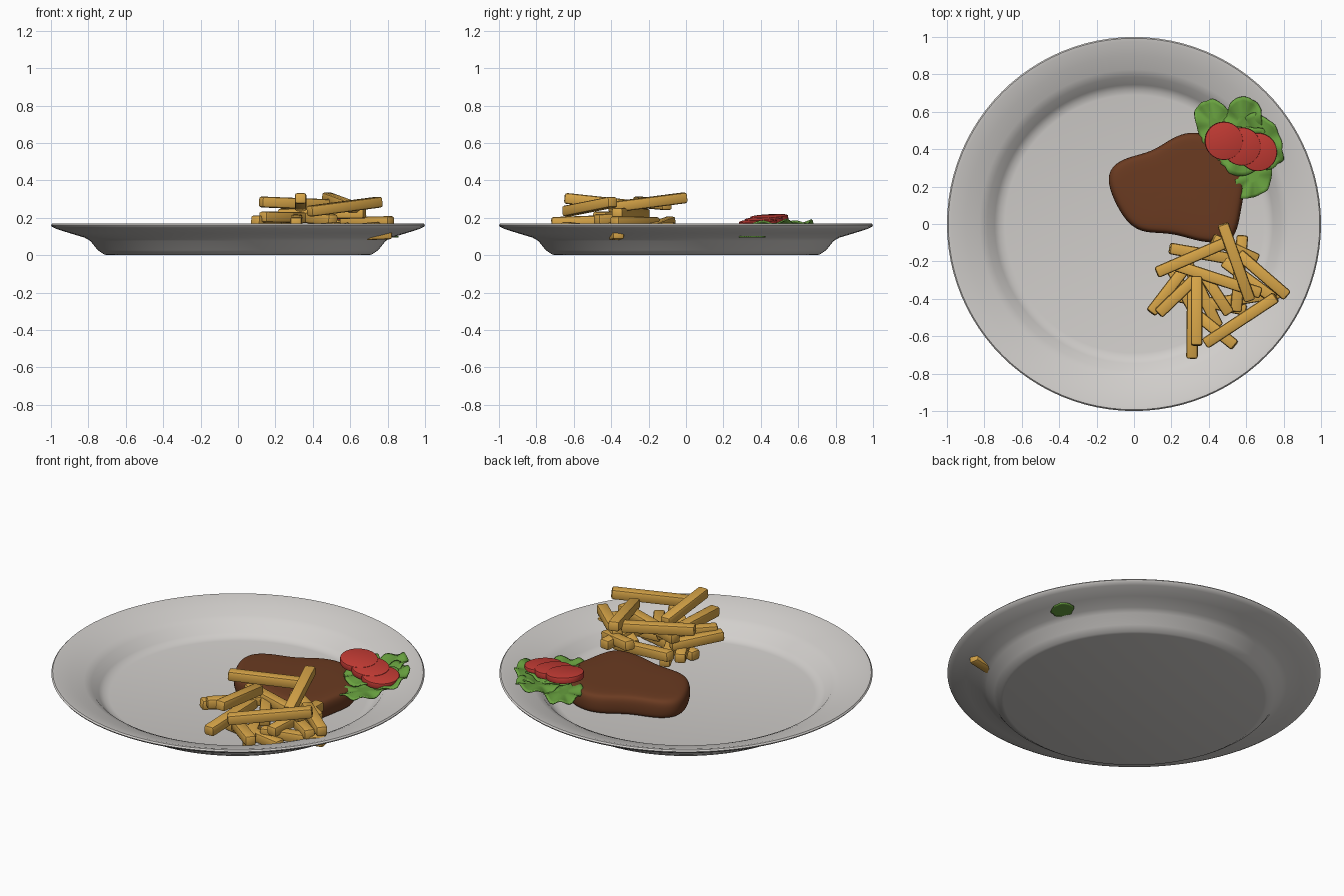
import bpy, bmesh, math, random
from mathutils import Vector, Matrix

if "Cube" in bpy.data.objects:
    bpy.data.objects.remove(bpy.data.objects["Cube"])

random.seed(4)


def material(name, rgb):
    m = bpy.data.materials.new(name)
    m.diffuse_color = (*rgb, 1)
    m.use_nodes = True
    m.node_tree.nodes["Principled BSDF"].inputs["Base Color"].default_value = m.diffuse_color
    return m


WHITE = material("plate_white", (0.64, 0.62, 0.60))
BROWN = material("steak_brown", (0.145, 0.043, 0.015))
GOLD = material("fry_gold", (0.69, 0.38, 0.065))
GREEN = material("lettuce_green", (0.14, 0.36, 0.05))
RED = material("tomato_red", (0.56, 0.045, 0.035))


def finish(bm, name, mat, angle=40):
    bmesh.ops.recalc_face_normals(bm, faces=bm.faces)
    me = bpy.data.meshes.new(name)
    bm.to_mesh(me)
    bm.free()
    ob = bpy.data.objects.new(name, me)
    bpy.context.collection.objects.link(ob)
    me.materials.append(mat)
    bpy.ops.object.select_all(action='DESELECT')
    ob.select_set(True)
    bpy.context.view_layer.objects.active = ob
    bpy.ops.object.shade_smooth_by_angle(angle=math.radians(angle))
    return ob


def skin_rings(bm, rings):
    """Bridge closed vertex loops of equal length."""
    n = len(rings[0])
    for a, b in zip(rings, rings[1:]):
        for i in range(n):
            j = (i + 1) % n
            bm.faces.new((a[i], a[j], b[j], b[i]))


# Plate: turned profile from under the base, around the rim, to the inner floor
profile = [(0.70, 0), (0.715, 0.004), (0.75, 0.027), (0.79, 0.077), (0.82, 0.094),
           (0.90, 0.118), (0.975, 0.142), (0.995, 0.153), (1.0, 0.161), (0.993, 0.169),
           (0.975, 0.167), (0.90, 0.143), (0.825, 0.118), (0.785, 0.099),
           (0.745, 0.053), (0.72, 0.036), (0.69, 0.03)]
bm = bmesh.new()
N = 96
rings = [[bm.verts.new((r * math.cos(2 * math.pi * i / N), r * math.sin(2 * math.pi * i / N), z))
          for i in range(N)] for r, z in profile]
skin_rings(bm, rings)
bm.faces.new(rings[0])
bm.faces.new(rings[-1])
finish(bm, "plate", WHITE, 50)

# Steak: one outline stacked in scaled rings with a rounded top edge
outline = [(-0.145, 0.22), (-0.125, 0.31), (-0.03, 0.36), (0.1, 0.385), (0.2, 0.46),
           (0.3, 0.497), (0.41, 0.475), (0.5, 0.41), (0.555, 0.32), (0.6, 0.22),
           (0.575, 0.1), (0.56, 0.0), (0.53, -0.085), (0.45, -0.105), (0.33, -0.09),
           (0.2, -0.045), (0.05, -0.05), (-0.03, 0.0), (-0.09, 0.09)]
cx, cy = 0.27, 0.19
bm = bmesh.new()
layers = [(0.6, 0.028), (0.95, 0.028), (1.0, 0.05), (1.005, 0.105), (0.97, 0.135), (0.88, 0.145), (0.5, 0.147)]
rings = [[bm.verts.new((cx + (x - cx) * s, cy + (y - cy) * s, z)) for x, y in outline]
         for s, z in layers]
skin_rings(bm, rings)
for ring, z in ((rings[0], 0.028), (rings[-1], 0.147)):
    c = bm.verts.new((cx, cy, z))
    for i in range(len(ring)):
        bm.faces.new((ring[i], ring[(i + 1) % len(ring)], c))
steak = finish(bm, "steak", BROWN, 180)
sub = steak.modifiers.new("smooth", 'SUBSURF')
sub.levels = sub.render_levels = 2


# Fries: bevelled sticks laid between two end points
def fry(i, a, b):
    a, b = Vector(a), Vector(b)
    d = b - a
    bm = bmesh.new()
    bmesh.ops.create_cube(bm, size=1)
    bmesh.ops.scale(bm, vec=(d.length, 0.062, 0.058), verts=bm.verts)
    bmesh.ops.bevel(bm, geom=bm.edges[:], offset=0.013, segments=2, profile=0.5, affect='EDGES')
    x = d.normalized()
    y = Vector((0, 0, 1)).cross(x).normalized()
    rot = Matrix((x, y, x.cross(y))).transposed().to_4x4()
    bmesh.ops.transform(bm, matrix=Matrix.Translation((a + b) / 2) @ rot, verts=bm.verts)
    finish(bm, f"fry_{i:02d}", GOLD, 35)


fries = [((0.12, -0.26, 0.285), (0.49, -0.10, 0.27)), ((0.475, 0.0, 0.308), (0.62, -0.41, 0.255)),
         ((0.38, -0.64, 0.235), (0.76, -0.39, 0.285)), ((0.335, -0.65, 0.305), (0.335, -0.28, 0.265)),
         ((0.22, -0.22, 0.22), (0.68, -0.37, 0.225)), ((0.31, -0.72, 0.175), (0.315, -0.3, 0.19)),
         ((0.09, -0.475, 0.185), (0.27, -0.24, 0.16)), ((0.13, -0.48, 0.205), (0.37, -0.25, 0.2)),
         ((0.56, -0.16, 0.175), (0.82, -0.385, 0.18)), ((0.42, -0.08, 0.18), (0.66, -0.19, 0.14)),
         ((0.58, -0.06, 0.15), (0.545, -0.47, 0.14)), ((0.38, -0.28, 0.2), (0.51, -0.48, 0.19)),
         ((0.33, -0.48, 0.13), (0.54, -0.65, 0.15)), ((0.19, -0.13, 0.16), (0.6, -0.2, 0.1)),
         ((0.48, -0.2, 0.12), (0.75, -0.40, 0.15)), ((0.2, -0.38, 0.065), (0.6, -0.46, 0.07)),
         ((0.28, -0.2, 0.07), (0.45, -0.55, 0.07)), ((0.45, -0.42, 0.10), (0.82, -0.36, 0.115)),
         ((0.18, -0.2, 0.12), (0.34, -0.5, 0.12))]
for i, (a, b) in enumerate(fries):
    fry(i, a, b)


# Lettuce: thin ruffled leaves with jagged edges
def leaf(name, x, y, z, rx, ry, turn, ruffle=0.012):
    bm = bmesh.new()
    n = 40
    jag = [1 + random.uniform(-0.12, 0.08) for _ in range(n // 2)]
    ph = random.uniform(0, 6)
    loops = []
    for s in (0.3, 0.6, 0.85, 1.0):
        loop = []
        for i in range(n):
            a = 2 * math.pi * i / n
            j = jag[i // 2] if i % 2 == 0 else (jag[i // 2] + jag[(i // 2 + 1) % (n // 2)]) / 2
            k = s * (1 + (j - 1) * s)
            u, v = rx * k * math.cos(a), ry * k * math.sin(a)
            px = x + u * math.cos(turn) - v * math.sin(turn)
            py = y + u * math.sin(turn) + v * math.cos(turn)
            lift = max(0, math.hypot(px, py) - 0.78) * 0.28 if ruffle else 0
            loop.append(bm.verts.new((px, py, z + lift + ruffle * s * s * math.sin(6 * a + ph))))
        loops.append(loop)
    skin_rings(bm, loops)
    bm.faces.new(loops[0])
    ob = finish(bm, name, GREEN, 40)
    sol = ob.modifiers.new("thickness", 'SOLIDIFY')
    sol.thickness = 0.008
    sol.offset = 0


leaf("lettuce_left", 0.43, 0.53, 0.135, 0.15, 0.10, 2.1)
leaf("lettuce_back", 0.58, 0.54, 0.14, 0.14, 0.10, 1.4)
leaf("lettuce_right", 0.68, 0.44, 0.142, 0.16, 0.11, 2.0)
leaf("lettuce_middle", 0.58, 0.40, 0.15, 0.15, 0.13, 0.5)
leaf("lettuce_front", 0.64, 0.26, 0.13, 0.14, 0.10, 1.2)
leaf("lettuce_tip", 0.80, 0.36, 0.098, 0.075, 0.06, 1.2, 0)

# Tomato slices: overlapping tilted discs
for i, (x, y, z) in enumerate([(0.48, 0.445, 0.193), (0.575, 0.415, 0.18), (0.662, 0.385, 0.167)]):
    bm = bmesh.new()
    bmesh.ops.create_cone(bm, cap_ends=True, segments=40, radius1=0.102, radius2=0.102, depth=0.036)
    rim = [e for e in bm.edges if abs(e.verts[0].co.z - e.verts[1].co.z) < 1e-4]
    bmesh.ops.bevel(bm, geom=rim, offset=0.006, segments=2, profile=0.5, affect='EDGES')
    tilt = Matrix.Rotation(math.radians(5), 4, 'Y') @ Matrix.Rotation(math.radians(3), 4, 'X')
    bmesh.ops.transform(bm, matrix=Matrix.Translation((x, y, z)) @ tilt, verts=bm.verts)
    finish(bm, f"tomato_slice_{i}", RED, 40)
